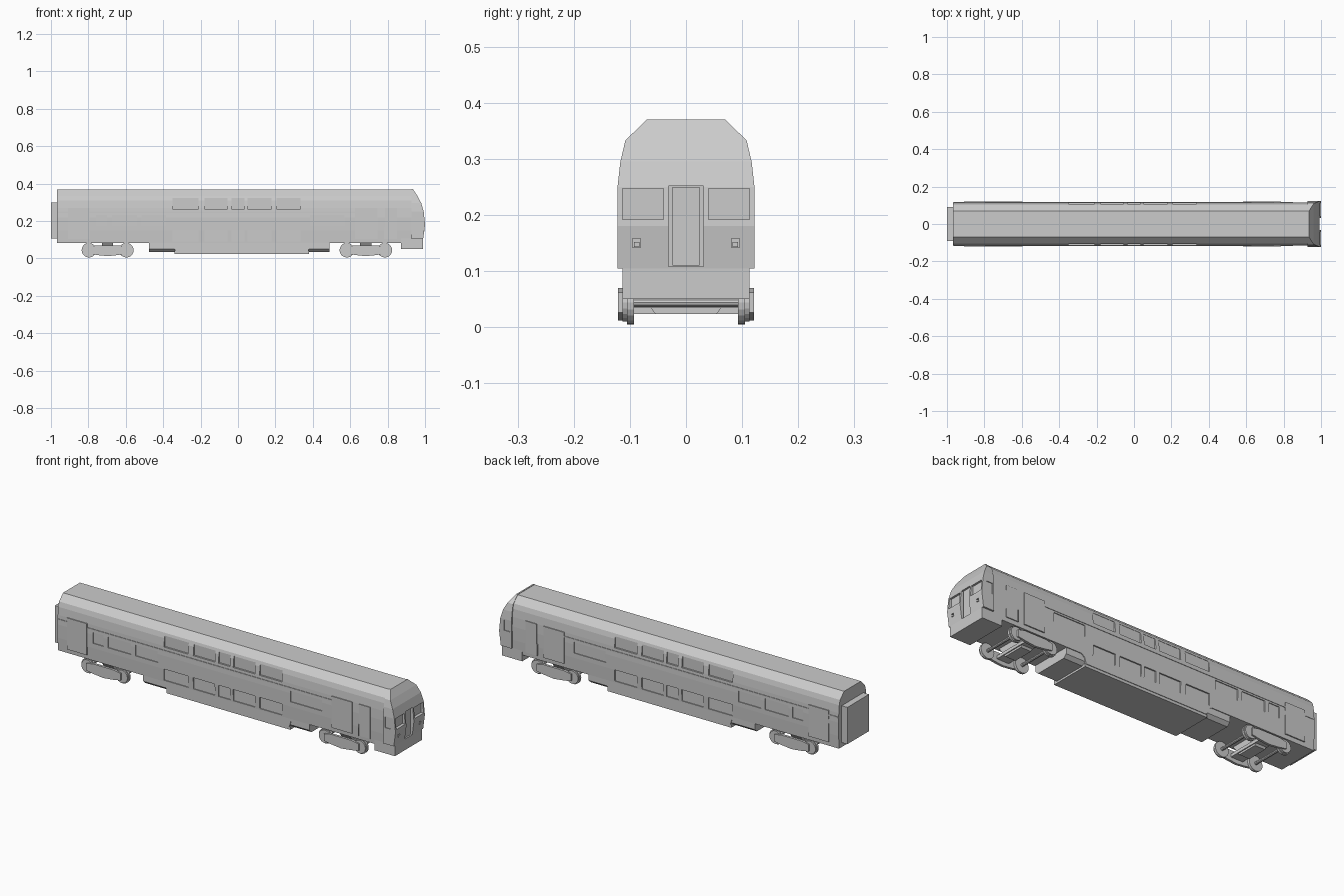
import bpy, bmesh, math

if "Cube" in bpy.data.objects:
    bpy.data.objects.remove(bpy.data.objects["Cube"])

# half cross-section of the body shell (y, z), bottom to roof
SECTION = [(0.112, 0.083), (0.115, 0.15), (0.116, 0.22), (0.114, 0.27),
           (0.110, 0.31), (0.103, 0.335), (0.07, 0.368)]
# half cross-section of the cab, with the x of its nose at each height
CAB = [(0.122, 0.105, 0.990), (0.122, 0.18, 1.0), (0.122, 0.25, 0.993),
       (0.117, 0.295, 0.980), (0.108, 0.333, 0.960), (0.07, 0.37, 0.936)]


def make(name, bm):
    bmesh.ops.recalc_face_normals(bm, faces=bm.faces)
    me = bpy.data.meshes.new(name)
    bm.to_mesh(me)
    bm.free()
    ob = bpy.data.objects.new(name, me)
    bpy.context.collection.objects.link(ob)
    return ob


def add_box(bm, x, y, z):
    r = bmesh.ops.create_cube(bm, size=1)
    for v in r["verts"]:
        v.co = [(a[0] + a[1]) / 2 + c * (a[1] - a[0]) for a, c in zip((x, y, z), v.co)]


def boxes(name, items):
    bm = bmesh.new()
    for it in items:
        add_box(bm, *it)
    return make(name, bm)


def both(x, y, z):
    """The same box on the front and back sides."""
    return [(x, y, z), (x, (-y[1], -y[0]), z)]


def add_prism(bm, pts, axis, a, b):
    """Extrude a closed profile: (y,z) along x, or (x,z) along y."""
    f = (lambda p, t: (t, p[0], p[1])) if axis == "x" else (lambda p, t: (p[0], t, p[1]))
    lo = [bm.verts.new(f(p, a)) for p in pts]
    hi = [bm.verts.new(f(p, b)) for p in pts]
    bm.faces.new(lo)
    bm.faces.new(hi[::-1])
    n = len(pts)
    for i in range(n):
        bm.faces.new((lo[i], hi[i], hi[(i + 1) % n], lo[(i + 1) % n]))


def cut(ob, cutter):
    m = ob.modifiers.new("recesses", "BOOLEAN")
    m.object, m.operation, m.solver = cutter, "DIFFERENCE", "EXACT"
    bpy.context.view_layer.objects.active = ob
    bpy.ops.object.modifier_apply(modifier=m.name)
    bpy.data.objects.remove(cutter)


# passenger body shell
bm = bmesh.new()
add_prism(bm, SECTION + [(-y, z) for y, z in reversed(SECTION)], "x", -0.967, 0.932)
body = make("body_shell", bm)

# recessed windows of the end saloons and the upper deck
DECK = [(-0.35, -0.21), (-0.18, -0.055), (-0.034, 0.034), (0.052, 0.178), (0.205, 0.335)]
cuts = []
for x in [(-0.76, -0.70), (-0.675, -0.54), (-0.515, -0.385), (0.385, 0.57)]:
    cuts += both(x, (0.111, 0.15), (0.175, 0.233))
for x in DECK:
    cuts += both(x, (0.105, 0.15), (0.265, 0.322))
cut(body, boxes("window_cutter", cuts))

# lower deck well with sloping ends
bm = bmesh.new()
well = [(-0.365, 0.084), (-0.345, 0.07), (-0.335, 0.038), (0.375, 0.038), (0.385, 0.07), (0.405, 0.084)]
add_prism(bm, well, "y", -0.112, 0.112)
lower = make("lower_deck", bm)

# lower deck windows cross the joint, so both parts get cut
low = [b for x in DECK for b in both(x, (0.108, 0.15), (0.09, 0.15))]
cut(body, boxes("lower_window_cutter", low))

# floor pan and underfloor equipment boxes
boxes("floor_pan", [((-0.34, 0.38), (-0.109, 0.109), (0.024, 0.04))])
bm = bmesh.new()
for a, b in ((-0.475, -0.335), (0.375, 0.49)):
    add_prism(bm, [(-0.108, 0.084), (-0.108, 0.05), (-0.09, 0.034),
                   (0.09, 0.034), (0.108, 0.05), (0.108, 0.084)], "x", a, b)
make("equipment_boxes", bm)

# belt rail along the sides
boxes("belt_rail", both((-0.795, 0.625), (0.11, 0.1175), (0.242, 0.25))
      + both((-0.965, -0.91), (0.11, 0.1175), (0.242, 0.25)))

# passenger doors, crew doors and grab rails
boxes("passenger_doors", both((-0.91, -0.795), (0.108, 0.119), (0.105, 0.27))
      + both((0.625, 0.745), (0.108, 0.119), (0.105, 0.27)))
boxes("crew_doors", both((0.785, 0.85), (0.108, 0.118), (0.105, 0.27)))
boxes("grab_rails", both((0.78, 0.785), (0.11, 0.12), (0.105, 0.165)))

# gangway at the rear end
boxes("rear_gangway", [((-1.0, -0.96), (-0.09, 0.09), (0.107, 0.30))])

# cab nose: mirrored section with a curved front
bm = bmesh.new()
ring = CAB + [(-y, z, x) for y, z, x in reversed(CAB)]
back = [bm.verts.new((0.928, y, z)) for y, z, x in ring]
nose = [bm.verts.new((x, y, z)) for y, z, x in ring]
n, h = len(ring), len(CAB)
bm.faces.new(back)
for i in range(n):
    j = (i + 1) % n
    bm.faces.new((back[i], nose[i], nose[j], back[j]))
for i in range(h - 1):
    bm.faces.new((nose[i], nose[i + 1], nose[n - 2 - i], nose[n - 1 - i]))
cab = make("cab", bm)
cab_cuts = (both((0.983, 1.1), (0.04, 0.113), (0.192, 0.247))
            + both((0.985, 1.1), (0.081, 0.095), (0.142, 0.158))
            + [((0.975, 1.1), (-0.031, 0.031), (0.108, 0.252))]
            + both((0.938, 0.972), (0.118, 0.2), (0.19, 0.245)))
cut(cab, boxes("cab_cutter", cab_cuts))

# front gangway door, headlights, cab side windows frame and apron
boxes("cab_front_door", [((0.97, 0.985), (-0.024, 0.024), (0.11, 0.25))])
boxes("headlights", both((0.98, 0.998), (0.083, 0.093), (0.143, 0.152)))
boxes("front_apron", [((0.872, 0.99), (-0.113, 0.113), (0.05, 0.107))])


# bogies: wheels, axles, side frames and bolster
def add_disc(bm, x, y0, y1, r, sides=20):
    pts = [(x + r * math.cos(2 * math.pi * i / sides), 0.044 + r * math.sin(2 * math.pi * i / sides))
           for i in range(sides)]
    add_prism(bm, pts, "y", y0, y1)


def bogie(name, x1, x2):
    wheels, frame = bmesh.new(), bmesh.new()
    c = (x1 + x2) / 2
    for x in (x1, x2):
        add_disc(wheels, x, -0.1, 0.1, 0.008, 10)
        for s in (-1, 1):
            add_disc(wheels, x, s * 0.093, s * 0.105, 0.039)
            add_disc(wheels, x, s * 0.104, s * 0.113, 0.034)
    side = [(-0.1, 0.062), (-0.1, 0.026), (-0.055, 0.018), (0, 0.012), (0.055, 0.018),
            (0.1, 0.026), (0.1, 0.062), (0.06, 0.07), (-0.06, 0.07)]
    for s in (-1, 1):
        add_prism(frame, [(c + x, z) for x, z in side], "y", s * 0.108, s * 0.121)
    add_box(frame, (c - 0.035, c + 0.035), (-0.11, 0.11), (0.034, 0.05))
    add_prism(frame, [(-0.1, 0.086), (-0.055, 0.024), (0.055, 0.024), (0.1, 0.086)],
              "x", c - 0.03, c + 0.03)
    make(name + "_wheels", wheels)
    make(name + "_frame", frame)


bogie("rear_bogie", -0.797, -0.597)
bogie("front_bogie", 0.582, 0.785)
